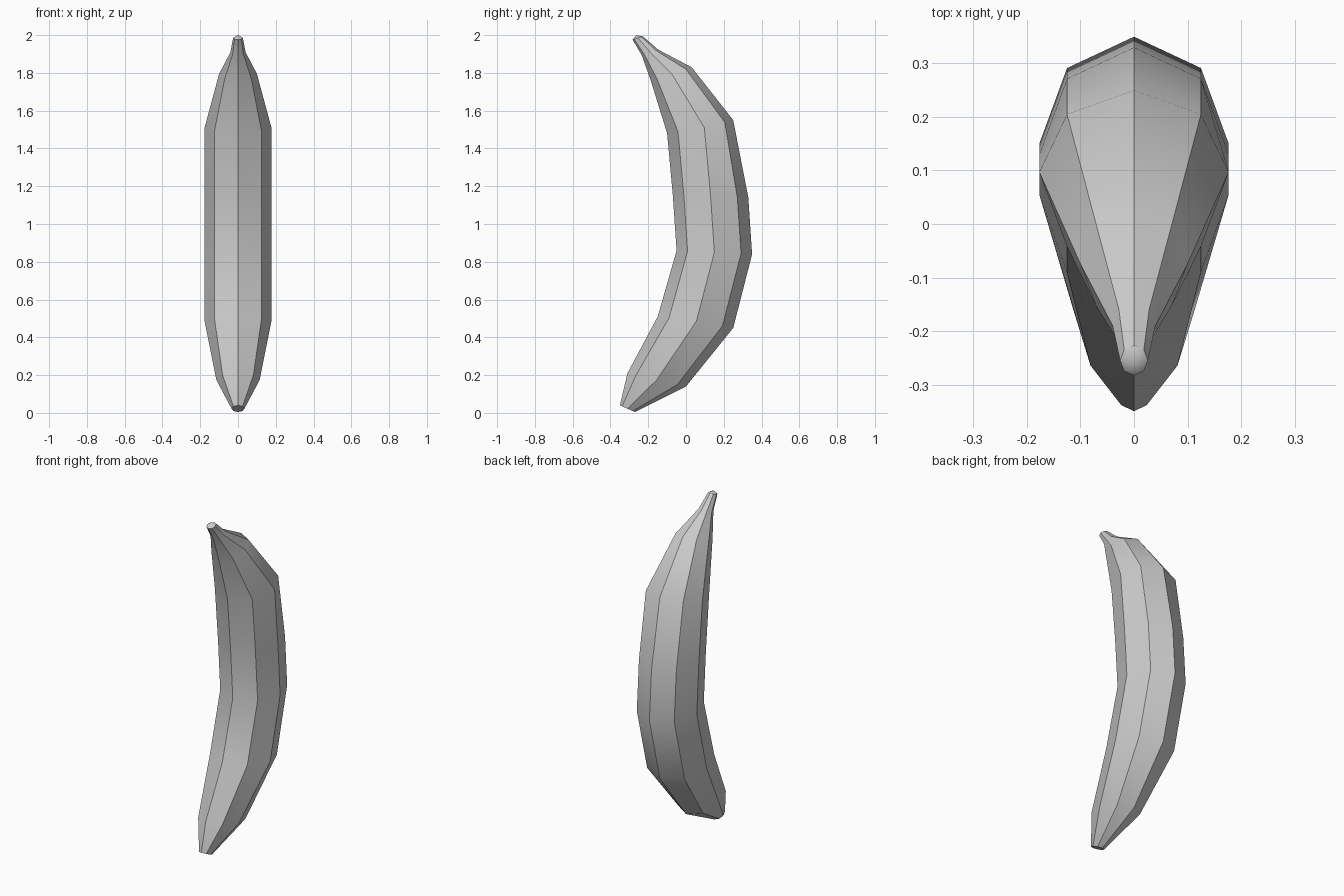
import bpy, bmesh, math

if "Cube" in bpy.data.objects:
    bpy.data.objects.remove(bpy.data.objects["Cube"])

SIDES = 8
# Rings from bottom tip to stem: inner (y, z), flank (half width x, y, z), outer (y, z)
RINGS = [
    ((-0.35, 0.04), (0.034, -0.31, 0.022), (-0.27, 0.005)),
    ((-0.31, 0.21), (0.115, -0.155, 0.175), (0.0, 0.14)),
    ((-0.15, 0.51), (0.177, 0.055, 0.485), (0.25, 0.45)),
    ((-0.05, 0.86), (0.177, 0.15, 0.85), (0.35, 0.84)),
    ((-0.07, 1.155), (0.177, 0.13, 1.15), (0.33, 1.14)),
    ((-0.10, 1.48), (0.177, 0.097, 1.51), (0.25, 1.55)),
    ((-0.185, 1.755), (0.10, -0.075, 1.795), (0.03, 1.83)),
    ((-0.235, 1.895), (0.04, -0.19, 1.91), (-0.147, 1.923)),
    ((-0.283, 1.976), (0.026, -0.255, 1.985), (-0.227, 1.993)),
]

bm = bmesh.new()


def make_ring(inner, flank, outer):
    """Octagon with a ridge on the inner and the outer curve of the fruit."""
    verts = []
    hw, cy, cz = flank
    for i in range(SIDES):
        a = 2 * math.pi * i / SIDES
        c = math.cos(a)
        end = outer if c > 0 else inner
        verts.append(bm.verts.new((hw * math.sin(a),
                                   cy + abs(c) * (end[0] - cy),
                                   cz + abs(c) * (end[1] - cz))))
    return verts


# Peel: loft between rings, with sharp ridges running along the fruit
rings = [make_ring(*r) for r in RINGS]
for low, high in zip(rings, rings[1:]):
    for i in range(SIDES):
        j = (i + 1) % SIDES
        bm.faces.new((low[i], low[j], high[j], high[i]))
    for i in range(SIDES):
        bm.edges.get((low[i], high[i])).smooth = False

# Flat bottom tip and slightly domed stem end
bm.faces.new(rings[0])
tip = bm.verts.new((0, -0.262, 2.0))
for i in range(SIDES):
    j = (i + 1) % SIDES
    bm.faces.new((rings[-1][i], rings[-1][j], tip))
    for end in (rings[0], rings[-1]):
        bm.edges.get((end[i], end[j])).smooth = False

for f in bm.faces:
    f.smooth = True
bmesh.ops.recalc_face_normals(bm, faces=bm.faces)

mesh = bpy.data.meshes.new("banana")
bm.to_mesh(mesh)
bm.free()
banana = bpy.data.objects.new("banana", mesh)
bpy.context.collection.objects.link(banana)
